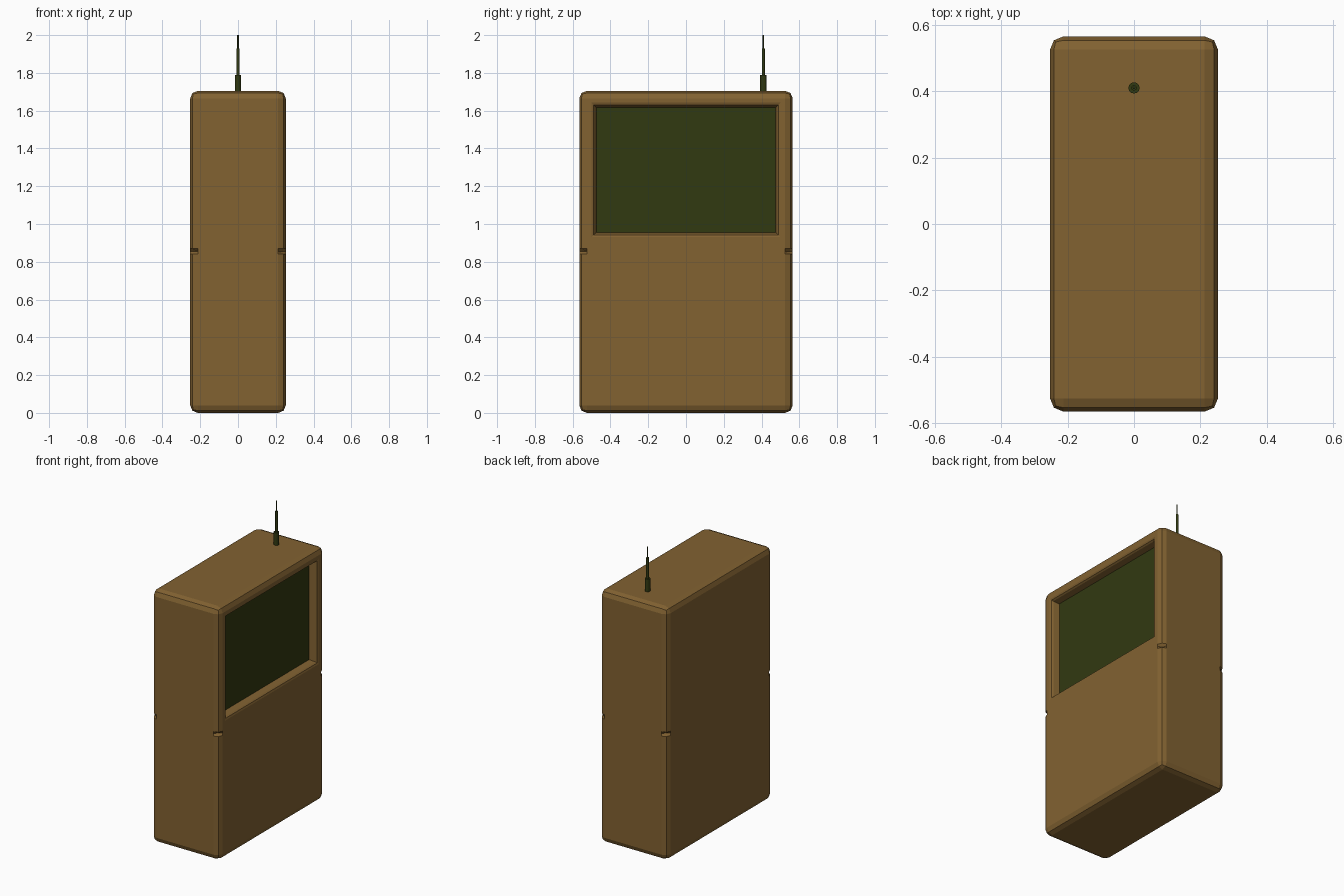
import bpy, bmesh
from mathutils import Vector

if "Cube" in bpy.data.objects:
    bpy.data.objects.remove(bpy.data.objects["Cube"])


def material(name, rgb):
    m = bpy.data.materials.new(name)
    m.diffuse_color = (*rgb, 1)
    m.use_nodes = True
    m.node_tree.nodes["Principled BSDF"].inputs["Base Color"].default_value = m.diffuse_color
    return m


brown = material("case brown", (0.223, 0.122, 0.031))
green = material("dark green", (0.031, 0.041, 0.0055))


def finish(bm, name, mats):
    me = bpy.data.meshes.new(name)
    bmesh.ops.recalc_face_normals(bm, faces=bm.faces)
    bm.to_mesh(me)
    bm.free()
    for m in mats:
        me.materials.append(m)
    ob = bpy.data.objects.new(name, me)
    bpy.context.collection.objects.link(ob)
    return ob


def cut(bm, faces, co, no):
    geom = set(faces)
    for f in faces:
        geom.update(f.edges)
        geom.update(f.verts)
    bmesh.ops.bisect_plane(bm, geom=list(geom), plane_co=co, plane_no=no, dist=1e-5)


W, D, H = 0.253, 0.565, 1.705

# Case: rounded box
bm = bmesh.new()
bmesh.ops.create_cube(bm, size=1)
for v in bm.verts:
    v.co = Vector((v.co.x * 2 * W, v.co.y * 2 * D, (v.co.z + 0.5) * H))
bmesh.ops.bevel(bm, geom=bm.edges[:], offset=0.04, segments=2, profile=0.5, affect='EDGES')

# Small nick at mid height on each rounded corner
for z in (0.84, 0.855, 0.87):
    cut(bm, bm.faces[:], (0, 0, z), (0, 0, 1))
for v in bm.verts:
    if abs(v.co.z - 0.855) < 0.001 and abs(v.co.x) < W - 0.001 and abs(v.co.y) < D - 0.001:
        v.co.x *= (W - 0.018) / W
        v.co.y *= (D - 0.018) / D

# Screen opening: outline cut into the right face, then stepped inwards
for co, no in (((0, -0.5, 0), (0, 1, 0)), ((0, 0.5, 0), (0, 1, 0)),
               ((0, 0, 0.93), (0, 0, 1)), ((0, 0, 1.642), (0, 0, 1))):
    cut(bm, [f for f in bm.faces if f.normal.x > 0.99 and f.calc_center_median().z > 0.88], co, no)
bm.normal_update()
screen = min((f for f in bm.faces if f.normal.x > 0.99),
             key=lambda f: (f.calc_center_median() - Vector((W, 0, 1.286))).length)
for inset, depth in ((0.016, -0.004), (0.009, -0.010), (0.012, -0.040)):
    bmesh.ops.inset_region(bm, faces=[screen], thickness=inset, depth=depth)
    bm.normal_update()
screen.material_index = 1
finish(bm, "case", (brown, green))

# Telescopic antenna: stacked cylinders
bm = bmesh.new()
for r, z0, z1 in ((0.017, 1.70, 1.79), (0.008, 1.79, 1.93), (0.004, 1.93, 2.0)):
    made = bmesh.ops.create_cone(bm, cap_ends=True, segments=12, radius1=r, radius2=r, depth=z1 - z0)
    bmesh.ops.translate(bm, verts=made["verts"], vec=(0, 0.41, (z0 + z1) / 2))
finish(bm, "antenna", (green,))
